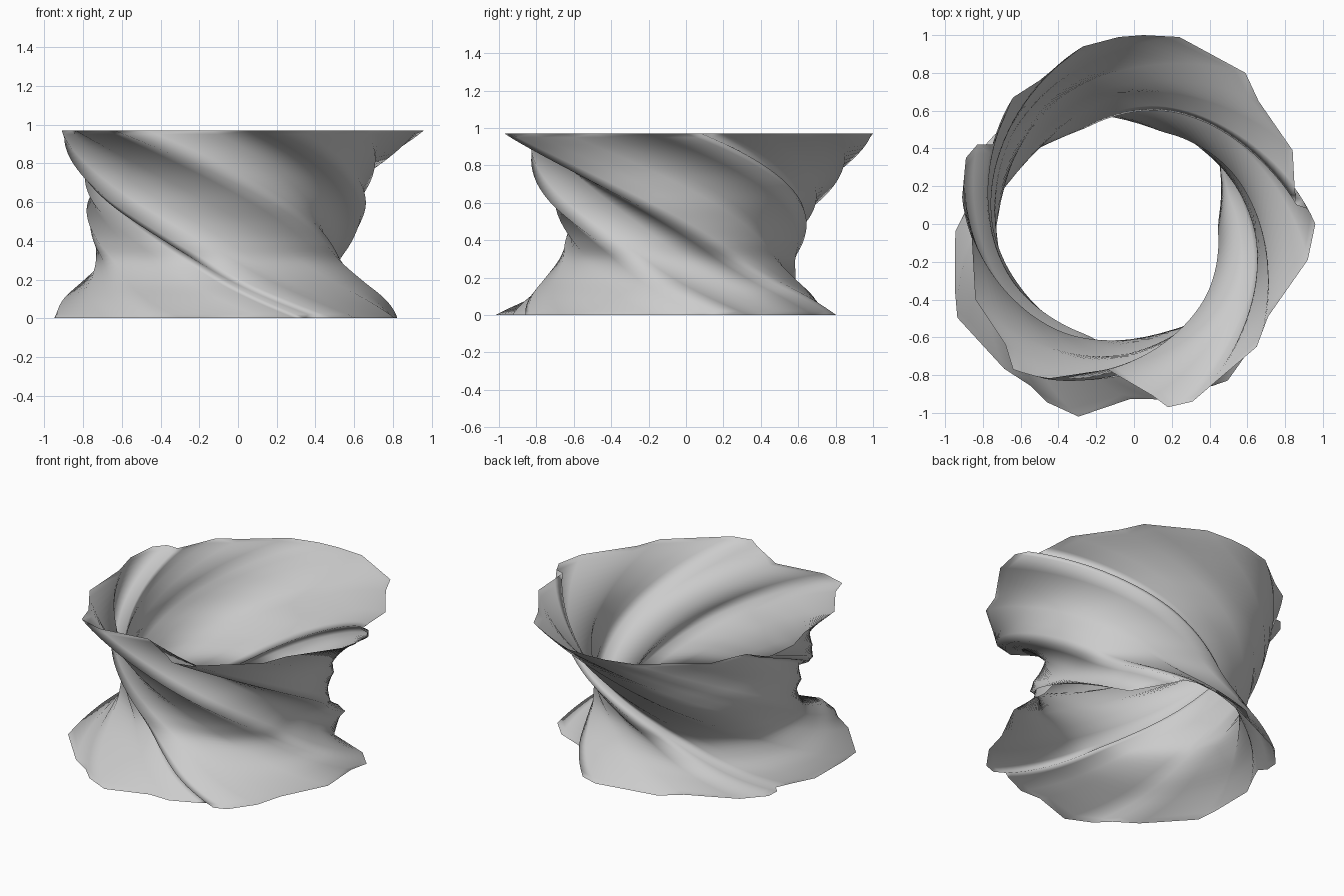
import bpy
import bmesh
from math import radians, pi, sin
from mathutils import Matrix, Vector

# Remove the default object only
default = bpy.data.objects.get("Cube")
if default:
    bpy.data.objects.remove(default, do_unlink=True)


def make_material(name, colour):
    material = bpy.data.materials.new(name)
    material.use_nodes = True
    material.diffuse_color = colour
    material.node_tree.nodes["Principled BSDF"].inputs["Base Color"].default_value = colour
    return material


def smooth_curve(keys, t):
    """Catmull-Rom value through evenly spaced keys, with t from 0 to 1."""
    last = len(keys) - 1
    i = min(int(t * last), last - 1)
    f = t * last - i
    b, c = keys[i], keys[i + 1]
    a = keys[i - 1] if i > 0 else b + b - c
    d = keys[i + 2] if i + 2 <= last else c + c - b
    return b + f * (c - a + f * (2 * a - 5 * b + 4 * c - d + f * (3 * (b - c) + d - a))) / 2


# Uneven rim outline, counter-clockwise from the right
rim_outline = [
    (.96, 0), (.92, .08), (.86, .1), (.85, .2), (.84, .39), (.66, .65),
    (.59, .8), (.24, .99), (.05, 1), (-.08, .99), (-.27, .94), (-.5, .76),
    (-.64, .67), (-.72, .48), (-.75, .42), (-.83, .42), (-.89, .35),
    (-.91, .14), (-.86, -.05), (-.84, -.4), (-.68, -.64), (-.64, -.77),
    (-.47, -.82), (-.14, -.77), (.1, -.91), (.18, -.97), (.31, -.94),
    (.45, -.82), (.65, -.65), (.71, -.49), (.92, -.19),
]
# Outline points that sit further in or out at the floor
floor_change = {5: .03, 7: -.07, 8: -.07, 9: -.03, 11: -.06, 12: -.05}
waist_profile = [.95, .84, .73, .67, .68, .71, .75, .79, .84, .91, 1]
height = .97
total_twist = radians(150)
ring_count = 48
axis = Vector((-.02, -.07))
waist_drift = Vector((-.01, .03))


def ring_point(index, t):
    """Twist and scale one outline point about the leaning axis."""
    centre = axis + waist_drift * sin(pi * t)
    turn = Matrix.Rotation(total_twist * (1 - t), 2)
    scale = smooth_curve(waist_profile, t)
    scale *= 1 + floor_change.get(index, 0) * (1 - t) ** 2
    flat = centre + turn @ (Vector(rim_outline[index]) - axis) * scale
    return flat.x, flat.y, height * t


# Twisted open sheet, lofted ring by ring
bm = bmesh.new()
count = len(rim_outline)
rings = []
for level in range(ring_count + 1):
    t = level / ring_count
    rings.append([bm.verts.new(ring_point(i, t)) for i in range(count)])

for lower, upper in zip(rings, rings[1:]):
    for i in range(count):
        j = (i + 1) % count
        face = bm.faces.new((lower[i], lower[j], upper[j], upper[i]))
        face.smooth = True

mesh = bpy.data.meshes.new("twisted_shell")
bm.to_mesh(mesh)
bm.free()
mesh.materials.append(make_material("light grey", (.6, .6, .6, 1)))
shell = bpy.data.objects.new("twisted_shell", mesh)
bpy.context.collection.objects.link(shell)
